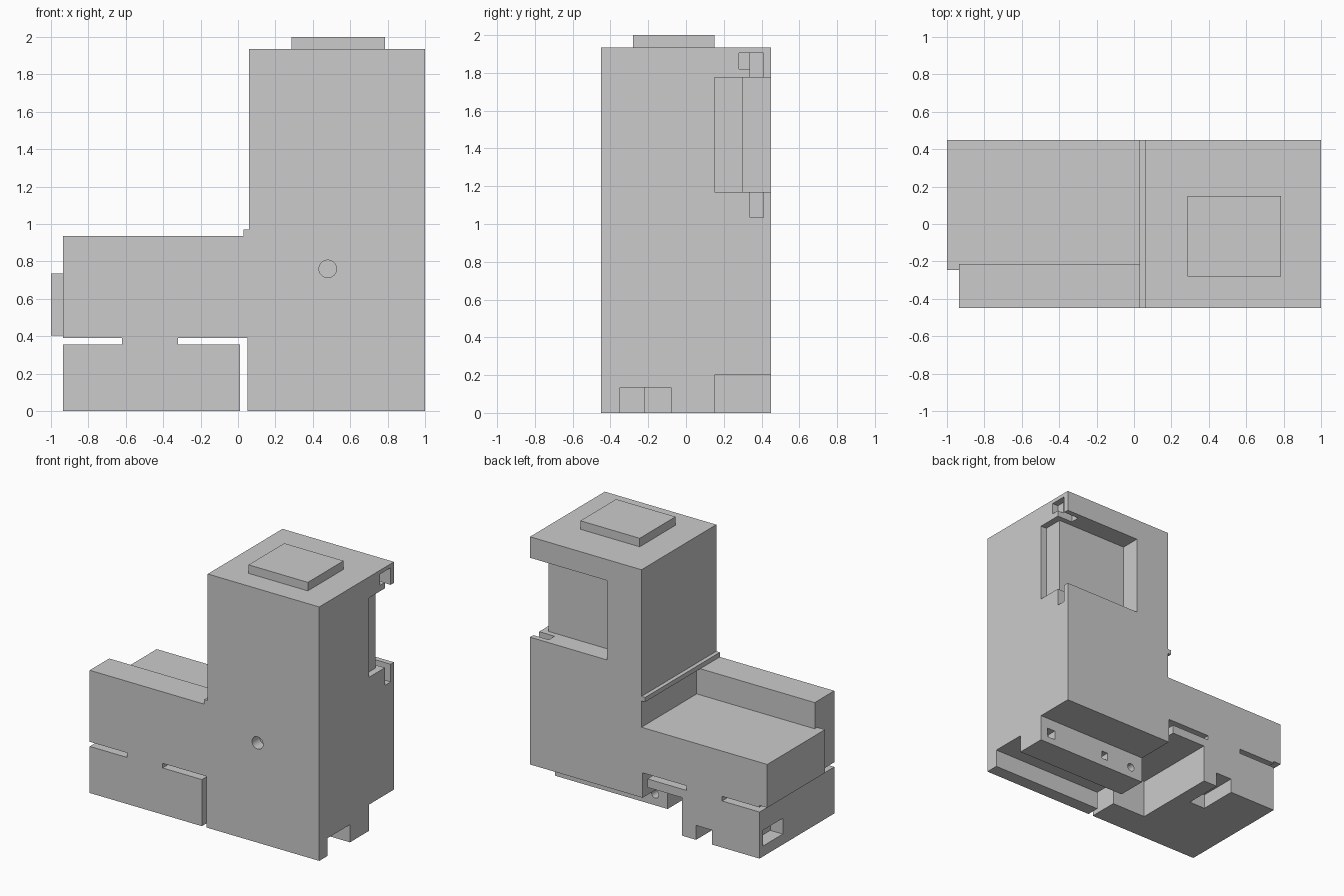
import bpy, bmesh
from math import cos, sin, tau
from mathutils import Vector

if "Cube" in bpy.data.objects:
    bpy.data.objects.remove(bpy.data.objects["Cube"])


def prism(name, pts, axis, lo, hi):
    """Extrude a 2D outline along an axis (outline is xz for 'y', xy for 'z')."""
    bm = bmesh.new()
    place = {'y': lambda a, b: (a, lo, b), 'z': lambda a, b: (a, b, lo)}[axis]
    face = bm.faces.new([bm.verts.new(place(a, b)) for a, b in pts])
    new = bmesh.ops.extrude_face_region(bm, geom=[face])['geom']
    step = Vector((0, hi - lo, 0)) if axis == 'y' else Vector((0, 0, hi - lo))
    bmesh.ops.translate(bm, vec=step, verts=[v for v in new if isinstance(v, bmesh.types.BMVert)])
    bmesh.ops.recalc_face_normals(bm, faces=bm.faces)
    mesh = bpy.data.meshes.new(name)
    bm.to_mesh(mesh)
    bm.free()
    ob = bpy.data.objects.new(name, mesh)
    bpy.context.collection.objects.link(ob)
    return ob


def box(name, x, y, z):
    return prism(name, [(x[0], y[0]), (x[1], y[0]), (x[1], y[1]), (x[0], y[1])], 'z', *z)


def hole(x, z, r, y, n=16):
    return prism("hole_cutter", [(x + r * cos(tau * i / n), z + r * sin(tau * i / n))
                                 for i in range(n)], 'y', *y)


def carve(ob, cutters):
    """Subtract each cutter from the object and remove it."""
    bpy.context.view_layer.objects.active = ob
    for c in cutters:
        c.hide_render = True
        m = ob.modifiers.new("cut", 'BOOLEAN')
        m.operation, m.solver, m.object = 'DIFFERENCE', 'EXACT', c
        bpy.ops.object.modifier_apply(modifier=m.name)
        bpy.data.objects.remove(c)


# Tower and side arm from one front outline
body = prism("tower_and_arm", [
    (1, 0), (1, 1.935), (0.06, 1.935), (0.06, 0.97), (0.03, 0.97), (0.03, 0.935),
    (-0.935, 0.935), (-0.935, 0.39), (0.05, 0.39), (0.05, 0)], 'y', -0.45, 0.45)

carve(body, [
    # lowered rear deck of the arm
    box("c", (-1.1, 0.06), (-0.215, 0.6), (0.735, 0.935)),
    # stepped rear window of the tower
    prism("c", [(0.35, 0.6), (0.35, 0.30), (0.95, 0.30), (0.95, 0.15), (1.1, 0.15), (1.1, 0.6)],
          'z', 1.17, 1.775),
    # slots above and below the window
    box("c", (0.87, 1.1), (0.34, 0.41), (1.7, 1.905)),
    box("c", (0.95, 1.1), (0.28, 0.36), (1.82, 1.905)),
    box("c", (0.87, 1.1), (0.34, 0.41), (1.035, 1.3)),
    # rear foot step and underside channel
    box("c", (-0.1, 1.1), (0.15, 0.6), (-0.1, 0.2)),
    box("c", (-0.1, 1.1), (-0.35, -0.08), (-0.1, 0.135)),
    # front hole and three holes in the foot step
    hole(0.48, 0.76, 0.047, (-0.6, -0.36), 24),
    box("c", (0.87, 0.94), (0.08, 0.2), (0.05, 0.12)),
    box("c", (0.375, 0.425), (0.08, 0.2), (0.06, 0.12)),
    hole(0.155, 0.085, 0.03, (0.08, 0.2)),
])

# Raised pads on the tower top and the arm end
box("top_pad", (0.285, 0.785), (-0.28, 0.15), (1.935, 2.0))
box("end_pad", (-1.0, -0.935), (-0.245, 0.45), (0.405, 0.735))

# Lower block hung under the arm by a narrow neck
lower = prism("lower_block", [
    (-0.935, 0), (0.01, 0), (0.01, 0.355), (-0.32, 0.355), (-0.32, 0.39),
    (-0.62, 0.39), (-0.62, 0.355), (-0.935, 0.355)], 'y', -0.45, 0.45)
carve(lower, [
    # inner corner clearance, rear notch and end socket
    box("c", (-0.28, 0.1), (-0.22, 0.6), (-0.1, 0.29)),
    box("c", (-0.535, -0.40), (0.15, 0.6), (-0.1, 0.11)),
    box("c", (-1.1, -0.83), (0.17, 0.41), (0.08, 0.2)),
])
